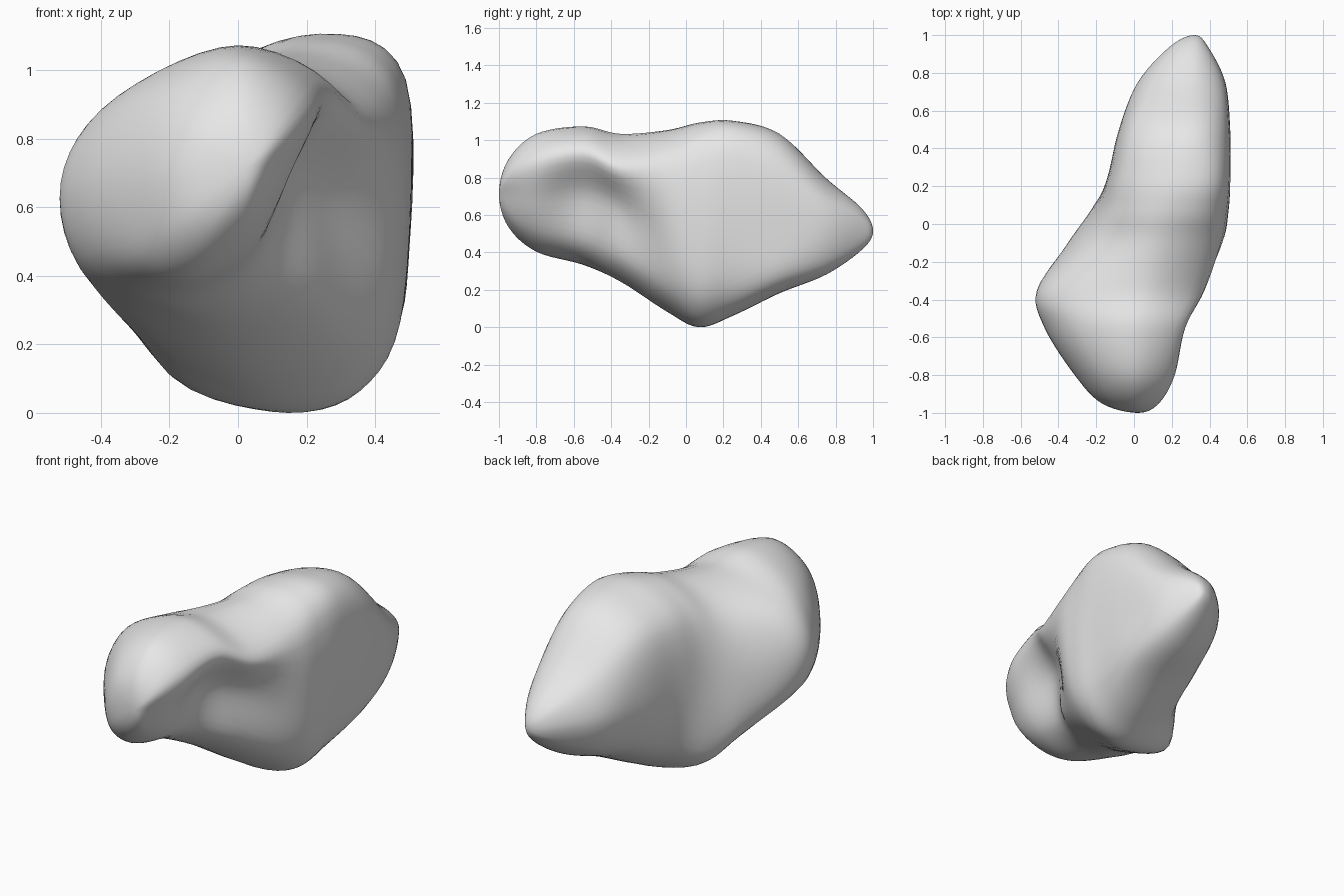
import bpy
import bmesh
from mathutils import Vector

STEPS = 6   # spline subdivisions between neighbouring control points

default_cube = bpy.data.objects.get("Cube")
if default_cube:
    bpy.data.objects.remove(default_cube, do_unlink=True)


def section(y, *outline):
    """Cross-section across the length; outline is (x, z) pairs in hundredths,
    running from the bottom up the +x side, over the top and back down."""
    return [Vector((x, y, z)) / 100 for x, z in outline]


def spline(a, b, c, d, t):
    """Smooth curve from b to c that passes through its control points."""
    return (2 * b + (c - a) * t + (2 * a - 5 * b + 4 * c - d) * t ** 2
            + (3 * b - a - 3 * c + d) * t ** 3) / 2


def refine_ring(ring):
    count = len(ring)
    return [spline(ring[i - 1], ring[i], ring[(i + 1) % count],
                   ring[(i + 2) % count], step / STEPS)
            for i in range(count) for step in range(STEPS)]


def end_ring(ring, pole, scale, y):
    """Shrunken copy of a section that rounds off one end."""
    points = [pole.lerp(p, scale) for p in ring]
    for p in points:
        p.y = y
    return points


def opposite(ring):
    half = len(ring) // 2
    return ring[half:] + ring[:half]


# Blunt head, hollowed waist, then the deep body tapering to the tail
sections = [
    section(-80, (-14, 40), (4, 49), (15, 69), (21, 90),
            (1, 103), (-21, 92), (-31, 70), (-28, 47)),
    section(-55, (-18, 33), (6, 43), (14, 71), (27, 94),
            (0, 107), (-33, 93), (-47, 68), (-41, 43)),
    section(-35, (-8, 24), (21, 34), (25, 64), (37, 86),
            (6, 103), (-35, 90), (-51, 66), (-43, 38)),
    section(-10, (2, 8), (33, 17), (44, 46), (44, 90),
            (13, 105), (-18, 89), (-33, 58), (-31, 24)),
    section(7, (10, 0), (35, 6), (48, 32), (47, 95),
            (19, 109), (-10, 94), (-21, 56), (-20, 13)),
    section(25, (18, 6), (40, 13), (49, 40), (49, 97),
            (26, 110), (-6, 96), (-14, 57), (-7, 20)),
    section(50, (24, 18), (45, 24), (50, 48), (49, 88),
            (31, 103), (0, 92), (-8, 58), (0, 29)),
    section(75, (27, 28), (42, 32), (48, 50), (46, 69),
            (32, 79), (11, 74), (2, 55), (9, 36)),
]
front_pole = Vector((0.02, -1, 0.71))
back_pole = Vector((0.32, 1, 0.51))
sections.insert(0, end_ring(sections[0], front_pole, 0.57, -0.95))
sections.append(end_ring(sections[-1], back_pole, 0.43, 0.94))

# Add the poles and mirrored guide rings so both ends close roundly
rings = [refine_ring(s) for s in sections]
around = len(rings[0])
rings = ([opposite(rings[0]), [front_pole] * around] + rings
         + [[back_pole] * around, opposite(rings[-1])])

rows = []
for a, b, c, d in zip(rings, rings[1:], rings[2:], rings[3:]):
    for step in range(STEPS):
        rows.append([spline(*points, step / STEPS) for points in zip(a, b, c, d)])
rows = rows[1:]

# Skin the rows and fan the two ends
bm = bmesh.new()
grid = [[bm.verts.new(p) for p in row] for row in rows]
front_tip, back_tip = bm.verts.new(front_pole), bm.verts.new(back_pole)
for i in range(around):
    j = (i + 1) % around
    for low, high in zip(grid, grid[1:]):
        bm.faces.new((low[i], low[j], high[j], high[i]))
    bm.faces.new((front_tip, grid[0][j], grid[0][i]))
    bm.faces.new((back_tip, grid[-1][i], grid[-1][j]))
bmesh.ops.recalc_face_normals(bm, faces=bm.faces[:])

# Rest the stone on the ground
lowest = min(v.co.z for v in bm.verts)
bmesh.ops.translate(bm, verts=bm.verts[:], vec=(0, 0, -lowest))
mesh = bpy.data.meshes.new("stone")
bm.to_mesh(mesh)
bm.free()

# Plain grey surface
grey = bpy.data.materials.new("stone_grey")
grey.use_nodes = True
colour = (0.8, 0.8, 0.8, 1)
grey.diffuse_color = colour
grey.node_tree.nodes["Principled BSDF"].inputs["Base Color"].default_value = colour
mesh.materials.append(grey)

stone = bpy.data.objects.new("stone", mesh)
bpy.context.collection.objects.link(stone)
for polygon in mesh.polygons:
    polygon.use_smooth = True
